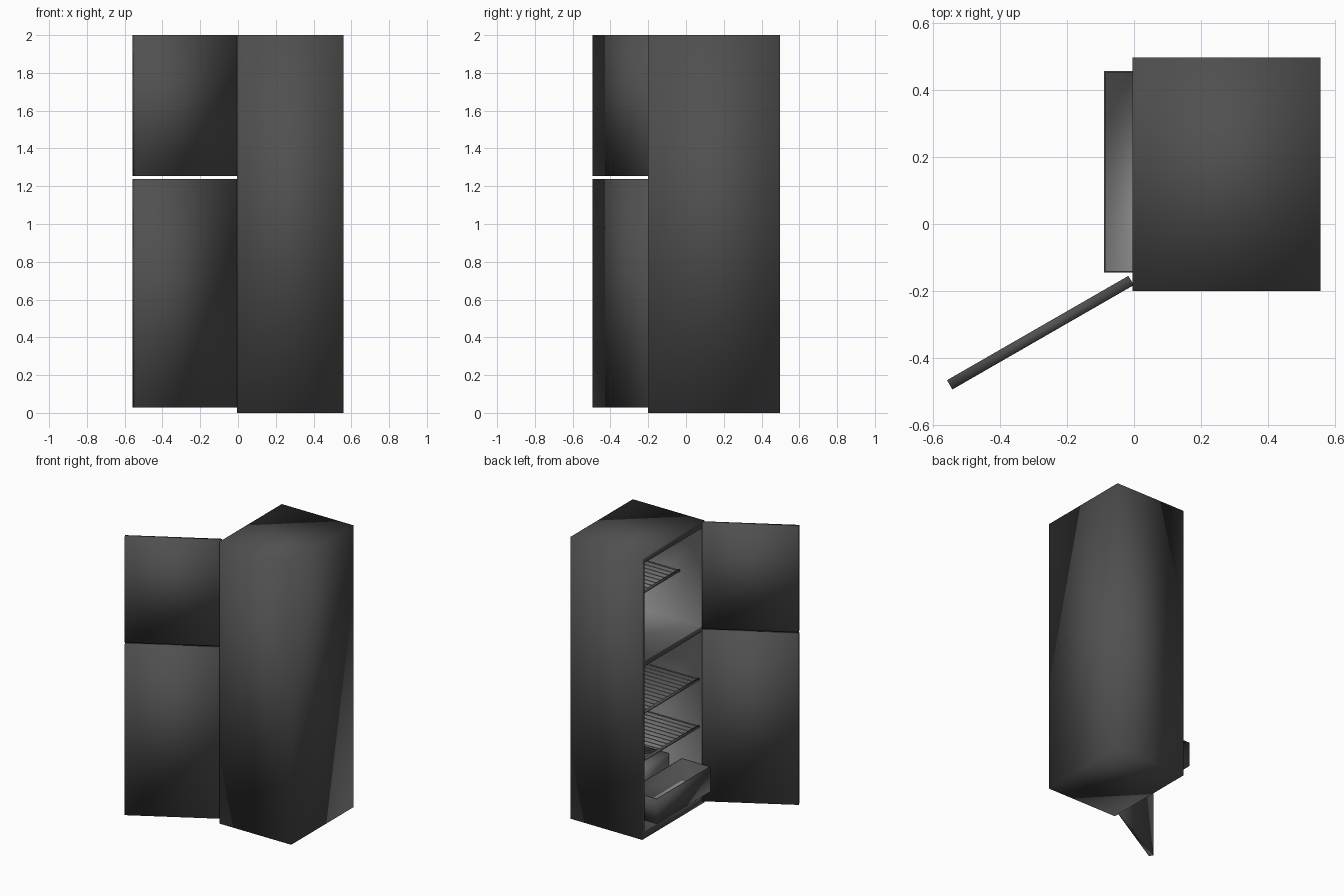
import bpy, bmesh
from math import radians
from mathutils import Matrix, Vector

if "Cube" in bpy.data.objects:
    bpy.data.objects.remove(bpy.data.objects["Cube"])


def material(name, level):
    mat = bpy.data.materials.new(name)
    mat.use_nodes = True
    colour = (level, level, level, 1)
    mat.diffuse_color = colour
    mat.node_tree.nodes["Principled BSDF"].inputs["Base Color"].default_value = colour
    return mat


DARK = material("dark_grey", 0.08)
LIGHT = material("liner_grey", 0.25)
METAL = material("pale_metal", 0.45)


def add_box(bm, lo, hi):
    lo, hi = Vector(lo), Vector(hi)
    mat = Matrix.Translation((lo + hi) / 2) @ Matrix.Diagonal((hi - lo).to_4d())
    mat[3][3] = 1
    bmesh.ops.create_cube(bm, size=1, matrix=mat)


def finish(bm, name, *mats):
    mesh = bpy.data.meshes.new(name)
    for face in bm.faces:
        face.smooth = True
    bm.to_mesh(mesh)
    bm.free()
    for mat in mats:
        mesh.materials.append(mat)
    obj = bpy.data.objects.new(name, mesh)
    bpy.context.collection.objects.link(obj)
    return obj


def box(name, lo, hi, mat):
    bm = bmesh.new()
    add_box(bm, lo, hi)
    return finish(bm, name, mat)


def face_towards(bm, axis):
    return max(bm.faces, key=lambda f: f.normal.dot(Vector(axis)))


def sink(bm, face, offset):
    """Push a face inwards and return the new bottom face."""
    bottom = bmesh.ops.extrude_discrete_faces(bm, faces=[face])["faces"][0]
    bmesh.ops.translate(bm, verts=bottom.verts, vec=offset)
    return bottom


# Cabinet: a framed front, split by the divider, with two lined compartments
FRONT, BACK, RIGHT, LEFT = -0.005, 0.558, -0.201, 0.498
WALL, FLOOR, CEILING = 0.036, 0.05, 1.956
IN_R, IN_L = RIGHT + WALL, LEFT - WALL
bm = bmesh.new()
add_box(bm, (FRONT, RIGHT, 0), (BACK, LEFT, 2))
bm.normal_update()
opening = face_towards(bm, (-1, 0, 0))
bmesh.ops.inset_individual(bm, faces=[opening], thickness=WALL)
for v in opening.verts:
    v.co.z = FLOOR if v.co.z < 1 else CEILING
cells = [opening]
for z in (1.222, 1.258):
    upper = max(cells, key=lambda f: f.calc_center_median().z)
    cut = bmesh.ops.bisect_plane(
        bm, geom=[upper, *upper.edges, *upper.verts],
        plane_co=(0, 0, z), plane_no=(0, 0, 1))["geom"]
    cells = [f for f in cut if isinstance(f, bmesh.types.BMFace)]
    if z < 1.24:
        lower = min(cells, key=lambda f: f.calc_center_median().z)
upper = max(cells, key=lambda f: f.calc_center_median().z)
for cell in (lower, upper):
    back = sink(bm, cell, (0.525, 0, 0))
    back.material_index = 1
    for edge in back.edges:
        for face in edge.link_faces:
            face.material_index = 1
finish(bm, "cabinet", DARK, LIGHT)
box("rear_step", (0.24, IN_R + 0.012, FLOOR), (0.519, IN_L - 0.012, 0.3), LIGHT)


# Wire shelves: cross bars and thin metal rods running front to back
def shelf(name, x0, z):
    x1, y0, y1, t = 0.515, IN_R + 0.005, IN_L - 0.005, 0.014
    bm = bmesh.new()
    for x in (x0, x1 - t):
        add_box(bm, (x, y0, z - t / 2), (x + t, y1, z + t / 2))
    finish(bm, name + "_bars", DARK)
    bm = bmesh.new()
    count, r = 14, 0.0025
    for i in range(count):
        y = y0 + r + (y1 - y0 - 2 * r) * i / (count - 1)
        add_box(bm, (x0 + t / 2, y - r, z - r), (x1 - t / 2, y + r, z + r))
    finish(bm, name + "_rods", METAL)


shelf("freezer_shelf", 0.16, 1.615)
shelf("upper_shelf", 0.005, 0.885)
shelf("lower_shelf", 0.005, 0.55)

# Pulled-out drawer, an open tray with thin walls
bm = bmesh.new()
add_box(bm, (-0.09, -0.145, 0.12), (0.135, 0.457, 0.297))
bm.normal_update()
top = face_towards(bm, (0, 0, 1))
bmesh.ops.inset_individual(bm, faces=[top], thickness=0.007)
sink(bm, top, (0, 0, -0.155)).material_index = 1
finish(bm, "drawer", DARK, LIGHT)

# Two doors swung open on the same hinge line
for name, z0, z1 in (("freezer_door", 1.253, 2), ("fridge_door", 0.028, 1.238)):
    door = box(name, (-0.313, -0.016, z0), (0.313, 0.016, z1), DARK)
    door.location = (-0.28, -0.325, 0)
    door.rotation_euler.z = radians(29.9)
